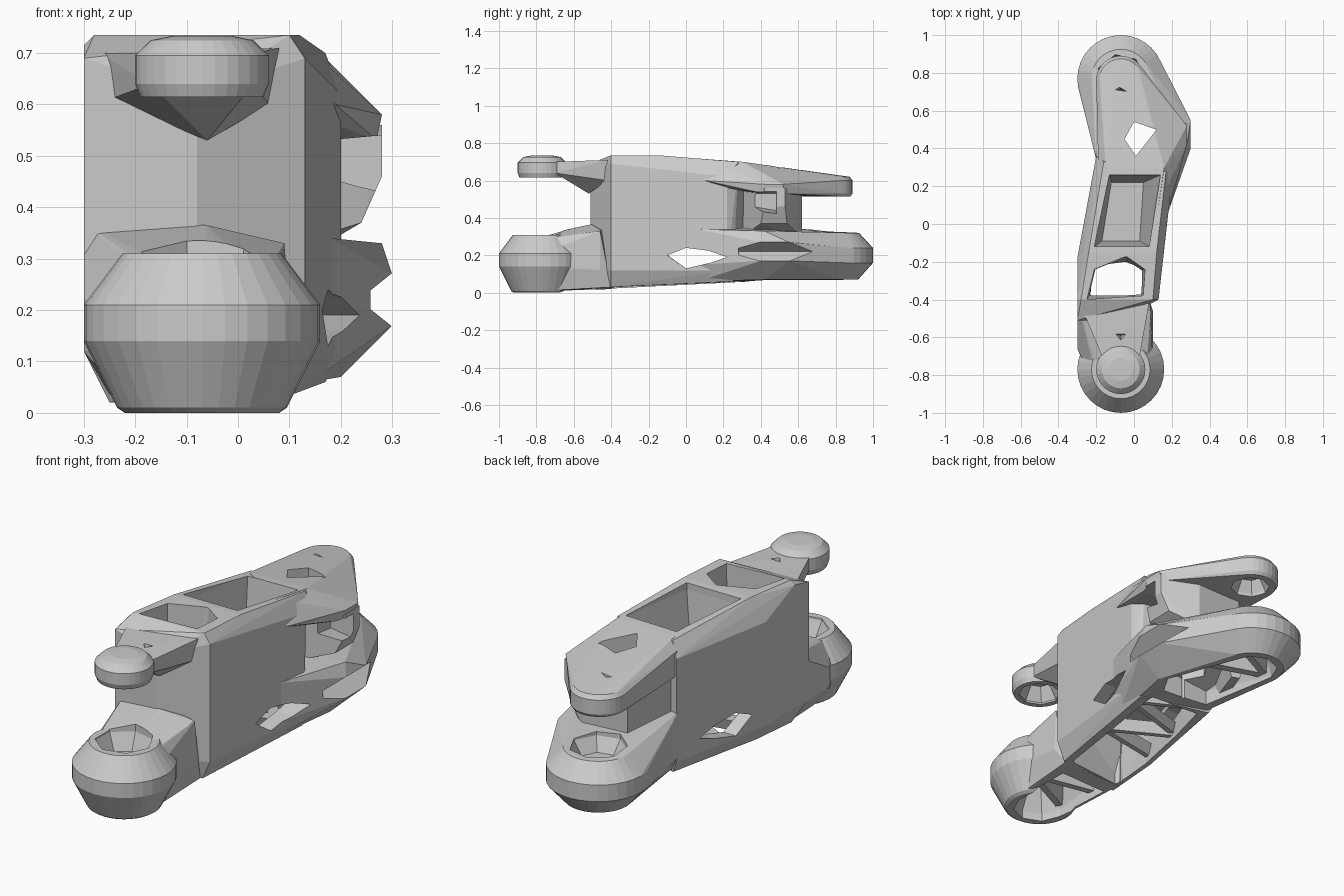
import bpy, bmesh, math

CX = -0.07  # shared x centre of all four end bosses


def hull(name, pts):
    """Faceted convex solid around a few points."""
    bm = bmesh.new()
    for p in pts:
        bm.verts.new(p)
    r = bmesh.ops.convex_hull(bm, input=bm.verts)
    junk = {v for v in r["geom_interior"] + r["geom_unused"] if isinstance(v, bmesh.types.BMVert)}
    bmesh.ops.delete(bm, geom=list(junk), context='VERTS')
    bmesh.ops.dissolve_limit(bm, angle_limit=0.01, verts=bm.verts, edges=bm.edges)
    bmesh.ops.recalc_face_normals(bm, faces=bm.faces)
    me = bpy.data.meshes.new(name)
    bm.to_mesh(me)
    bm.free()
    ob = bpy.data.objects.new(name, me)
    bpy.context.scene.collection.objects.link(ob)
    return ob


def rings(cy, prof, n=32):
    """Stacked circles (radius, z) around a boss axis."""
    return [(CX + r * math.cos(2 * math.pi * i / n), cy + r * math.sin(2 * math.pi * i / n), z)
            for r, z in prof for i in range(n)]


def plan(pts, *zs):
    return [(x, y, z) for z in zs for x, y in pts]


parts, cutters = [], []


def part(name, pts):
    parts.append(hull(name, pts))


def cut(pts):
    ob = hull("cutter", pts)
    ob.hide_render = True
    cutters.append(ob)


# Main box body with chamfered top and bottom rims
wall = [(-.30, -.51), (-.08, -.51), (.13, -.40), (.20, .22), (-.20, .36), (-.30, -.18)]
part("main_body", plan(wall, .12, .62) + [
    (-.30, -.51, .69), (-.30, -.40, .715), (.13, -.40, .69), (.10, -.40, .735),
    (-.28, -.40, .735), (-.24, -.15, .735), (.12, -.15, .735), (.17, .28, .70), (-.16, .33, .69),
    (-.25, -.45, .02), (.09, -.40, .03), (.17, .25, .06), (-.17, .34, .06), (-.25, -.18, .04)])

# Front lower boss and its neck
part("front_lower_boss", rings(-.77, [(.15, 0), (.165, .01), (.23, .14), (.23, .21), (.155, .31)]))
part("front_lower_neck", rings(-.77, [(.14, .01), (.17, .14), (.17, .21), (.14, .28)], 16) + [
    (-.30, -.66, .12), (-.30, -.66, .22), (-.30, -.40, .37), (-.30, -.40, .12), (-.06, -.51, .365),
    (.09, -.46, .33), (.10, -.46, .12), (-.24, -.40, .02), (.08, -.40, .03)])

# Front upper tab and its neck
part("front_upper_tab", rings(-.77, [(.12, .615), (.13, .64), (.13, .695), (.10, .725), (.06, .733)]))
part("front_upper_neck", [(-.17, -.70, .64), (.03, -.70, .64), (-.17, -.70, .70), (.03, -.70, .70),
                          (-.25, -.48, .61), (-.27, -.46, .70), (.06, -.42, .60), (.08, -.42, .71),
                          (-.14, -.51, .60), (-.02, -.51, .60), (-.06, -.52, .53)])

# Rear lower lug: rounded end plus a bulged arm to the body
lug = [(.15, .07), (.23, .16), (.23, .24), (.155, .32)]
part("rear_lower_lug", rings(.77, lug) + [
    (.30, .40, .17), (.30, .55, .17), (.30, .40, .27), (.30, .55, .27), (.28, .42, .33), (.20, .20, .14),
    (.18, .06, .15), (.18, .06, .34), (.14, .06, .06), (-.16, .34, .07), (-.20, .34, .14),
    (-.20, .34, .36), (.20, .42, .07)])

# Rear web column between the arms
part("rear_column", plan([(-.17, .34), (.02, .30), (.12, .62), (-.12, .62)], .30, .56) +
     plan([(.24, .40), (.24, .54)], .37) + plan([(.28, .42), (.28, .53)], .46, .56))

# Rear upper arm with its right shoulder
part("rear_upper_arm", rings(.76, [(.12, .515), (.13, .53), (.13, .60), (.115, .62)]) + [
    (.28, .42, .58), (.28, .52, .58), (.27, .42, .53), (.27, .52, .53), (.13, .42, .67),
    (.19, .10, .60), (.13, .10, .715), (.16, .30, .70), (-.13, .40, .67), (-.15, .30, .695),
    (.19, .22, .56), (-.19, .34, .53), (-.19, .34, .65)])

# Top pocket, front and rear through openings
cut(plan([(-.21, -.12), (.08, -.12), (.14, .26), (-.13, .26)], .80, .70) +
    plan([(-.17, -.09), (.03, -.09), (.05, .22), (-.12, .22)], .32))
cut(plan([(-.25, -.40), (.05, -.38), (.06, -.24), (-.04, -.17), (-.21, -.24)], .80) +
    plan([(-.23, -.37), (.03, -.37), (.03, -.25), (-.05, -.22), (-.20, -.24)], -.1))
cut(plan([(-.05, .45), (0, .54), (.12, .50), (.01, .36)], -.1, .9))

# Side window through both walls, right side recess and notch
cut([(x, y, z) for x in (-.5, .5)
     for y, z in [(-.10, .20), (0, .24), (.12, .225), (.22, .19), (.13, .16), (0, .13)]])
cut([(.4, .22, .44), (.4, .49, .40), (.4, .49, .55), (.4, .27, .55), (.17, .36, .46), (.16, .48, .44),
     (.16, .48, .53), (.17, .34, .53)])
cut([(x, y, z) for y in (.28, .72) for x, z in [(.235, .22), (.36, .12), (.36, .32)]])

# Hollow underside, tapered upward
cut(plan([(-.22, -.40), (.05, -.38), (.12, .28), (-.13, .30), (-.21, -.18)], -.1, .08) +
    plan([(-.24, -.36), (.07, -.36), (.13, .22), (-.15, .22), (-.24, -.18)], .26))
cut(rings(.77, [(.11, -.1), (.12, .08), (.08, .20)], 8) + [
    (.17, .45, -.1), (.17, .45, .12), (-.12, .38, -.1), (-.12, .38, .14), (.12, .36, -.1), (.12, .36, .18)])
cut(rings(-.77, [(.115, -.1), (.125, .04), (.07, .16)], 8) + [
    (-.22, -.48, -.1), (-.22, -.48, .10), (.03, -.48, -.1), (.03, -.48, .10)])

# Boss recesses: lower bosses from above, upper tabs from below
cut(rings(-.77, [(.13, .40), (.13, .30), (.09, .22)], 7))
cut(rings(.77, [(.13, .40), (.13, .315), (.09, .25)], 7))
cut(rings(-.77, [(.09, .58), (.10, .625), (.06, .69)], 8))
cut(rings(.76, [(.09, .47), (.09, .53), (.06, .585)], 8))

# Small dimples in the upper necks
cut([(-.11, -.58, .74), (-.03, -.58, .74), (-.07, -.63, .74), (-.07, -.59, .64)])
cut([(-.11, .71, .66), (-.03, .70, .66), (-.08, .73, .66), (-.07, .71, .59)])

# Cut every part and remove the cutters
for ob in parts:
    for c in cutters:
        m = ob.modifiers.new("cut", 'BOOLEAN')
        m.operation, m.solver, m.object = 'DIFFERENCE', 'EXACT', c
bpy.context.view_layer.update()
deps = bpy.context.evaluated_depsgraph_get()
done = [bpy.data.meshes.new_from_object(ob.evaluated_get(deps)) for ob in parts]
for ob, me in zip(parts, done):
    ob.modifiers.clear()
    ob.data = me
for c in cutters:
    bpy.data.objects.remove(c)


# Zigzag ribs across the hollow underside, spreading upward into facets
def rib(i, a, b, z0, z1, w):
    dx, dy = b[0] - a[0], b[1] - a[1]
    k = w / math.hypot(dx, dy)
    nx, ny = -dy * k, dx * k
    wide = [(p[0] + s * nx, p[1] + s * ny) for p in (a, b) for s in (-1, 1)]
    thin = [(p[0] + s * nx * .4, p[1] + s * ny * .4) for p in (a, b) for s in (-1, 1)]
    hull("underside_rib_%d" % i, plan(thin, z0) + plan(wide, z1))


ribs = [((-.23, -.17), (.09, -.11), .07, .125, .03), ((.09, -.11), (-.20, .05), .07, .125, .03),
        ((-.20, .05), (.13, .15), .08, .125, .03), ((.13, .15), (-.15, .30), .09, .125, .03),
        ((.10, .62), (-.20, .72), .10, .20, .05), ((-.20, .72), (.04, .84), .10, .20, .04),
        ((-.17, .42), (-.10, .62), .10, .20, .05),
        ((-.24, -.56), (.06, -.62), .05, .15, .04), ((.06, -.64), (-.18, -.76), .05, .15, .04)]
for i, r in enumerate(ribs):
    rib(i, *r)
